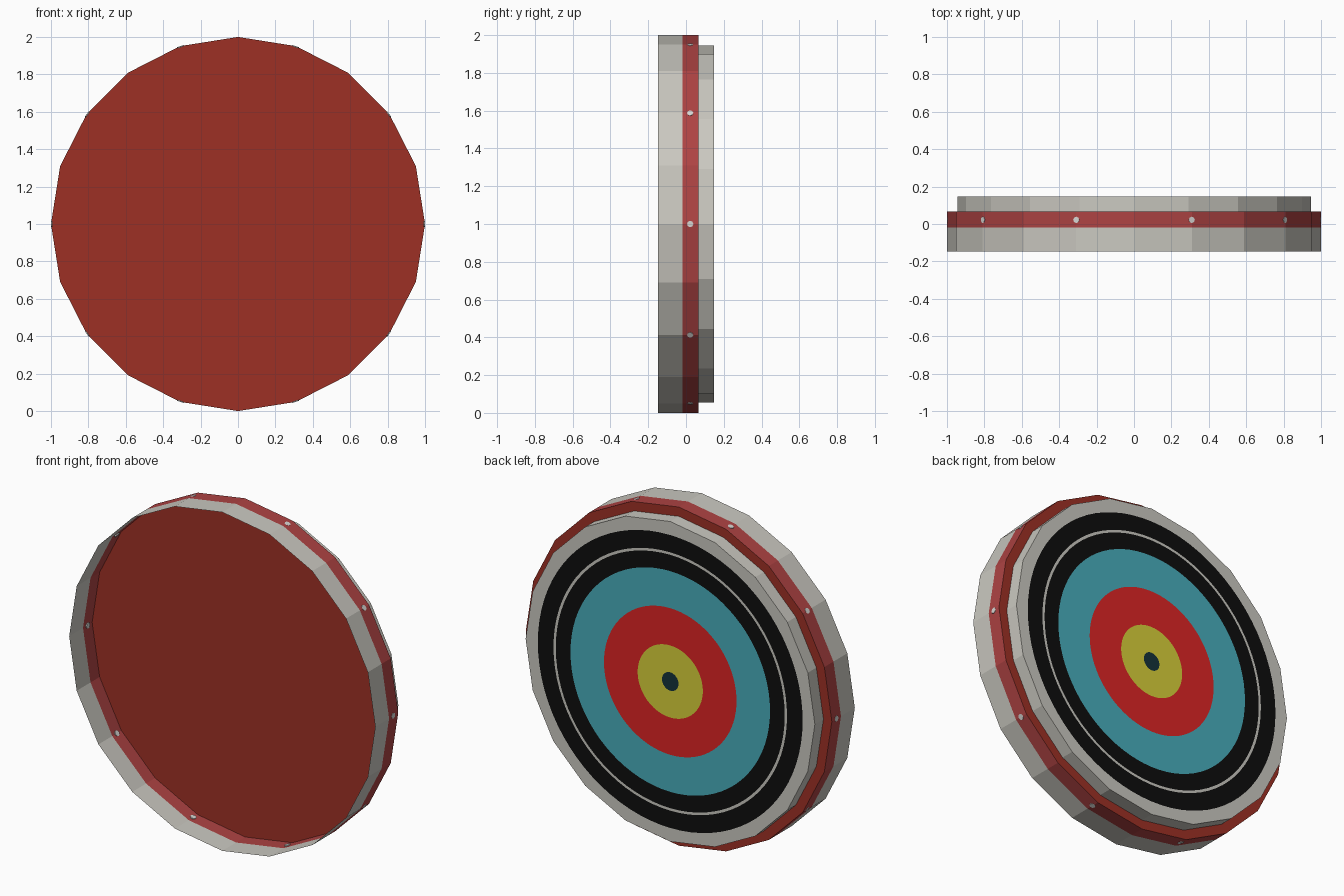
import bpy, bmesh, math
from mathutils import Matrix, Vector

if "Cube" in bpy.data.objects:
    bpy.data.objects.remove(bpy.data.objects["Cube"])

SIDES = 20
CENTRE_Z = 1.0


def material(name, rgb):
    lin = [((c / 255 + 0.055) / 1.055) ** 2.4 if c > 10 else c / 255 / 12.92 for c in rgb]
    m = bpy.data.materials.new(name)
    m.diffuse_color = (*lin, 1)
    m.use_nodes = True
    m.node_tree.nodes["Principled BSDF"].inputs["Base Color"].default_value = m.diffuse_color
    return m


grey = material("pale grey", (202, 200, 192))
band_red = material("band red", (174, 67, 67))
brick = material("brick red", (157, 48, 37))
black = material("black", (13, 13, 13))
teal = material("teal", (72, 174, 188))
red = material("bright red", (220, 36, 36))
yellow = material("yellow", (216, 208, 58))
navy = material("dark teal", (20, 50, 58))
steel = material("nail white", (215, 215, 212))


def finish(bm, name, mats):
    me = bpy.data.meshes.new(name)
    bm.to_mesh(me)
    bm.free()
    for m in mats:
        me.materials.append(m)
    ob = bpy.data.objects.new(name, me)
    bpy.context.collection.objects.link(ob)
    return ob


def loop(bm, r, y, sides=SIDES, per_side=1):
    """Closed polygon around the y axis, with extra points along each straight side."""
    def corner(i):
        a = 2 * math.pi * i / sides
        return Vector((r * math.cos(a), y, CENTRE_Z + r * math.sin(a)))
    return [bm.verts.new(corner(i).lerp(corner(i + 1), k / per_side))
            for i in range(sides) for k in range(per_side)]


def bridge(bm, a, b, mat=0):
    n = len(a)
    for i in range(n):
        j = (i + 1) % n
        bm.faces.new((a[i], b[i], b[j], a[j])).material_index = mat


def tube(name, r, y0, y1, mat):
    bm = bmesh.new()
    bridge(bm, loop(bm, r, y0), loop(bm, r, y1))
    return finish(bm, name, [mat])


# Thin open walls of the drum
tube("front_rim", 1.0, -0.147, -0.018, grey)
tube("red_band", 1.0, -0.018, 0.067, band_red)
tube("back_step_wall", 0.945, 0.067, 0.147, grey)

# Board closing the drum, seen inside the front rim and as the step at the back
bm = bmesh.new()
bm.faces.new(loop(bm, 1.0, 0.067))
finish(bm, "board", [brick])

# Target face with concentric coloured rings
mats = [grey, black, teal, red, yellow, navy]
rings = [(0.865, 0), (0.763, 1), (0.748, 0), (0.652, 1), (0.433, 2), (0.213, 3), (0.054, 4)]
bm = bmesh.new()
outer = loop(bm, 0.945, 0.147, SIDES, 4)
for r, mat in rings:
    inner = loop(bm, r, 0.147, SIDES * 4)
    bridge(bm, inner, outer, mat)
    outer = inner
bm.faces.new(outer[::-1]).material_index = 5
finish(bm, "target_face", mats)

# Nails through every second corner of the red band
bm = bmesh.new()
for i in range(SIDES // 2):
    a = 4 * math.pi * i / SIDES
    out = Vector((math.cos(a), 0, math.sin(a)))
    m = (Matrix.Translation(out * 0.9965 + Vector((0, 0.022, CENTRE_Z)))
         @ out.to_track_quat('Z', 'Y').to_matrix().to_4x4())
    bmesh.ops.create_cone(bm, cap_ends=True, segments=8, radius1=0.017, radius2=0.017,
                          depth=0.007, matrix=m)
finish(bm, "nails", [steel])
